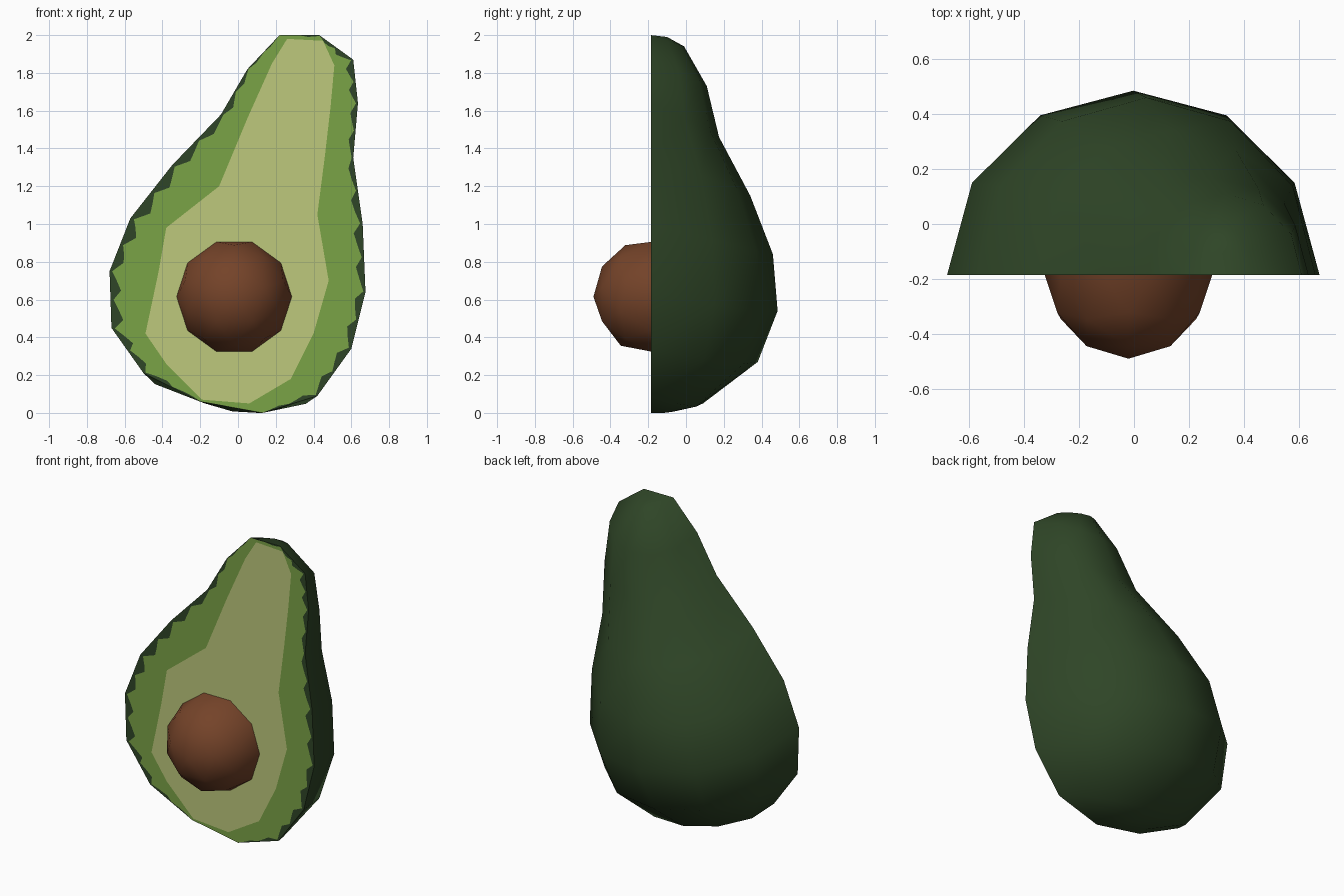
import bpy, bmesh, math
from mathutils import Matrix, Vector

if "Cube" in bpy.data.objects:
    bpy.data.objects.remove(bpy.data.objects["Cube"])

CUT_Y = -0.185      # plane of the flat cut face
SIDES = 6           # facets around the half body
STEPS = 6           # small teeth per outline edge


def material(name, rgb):
    m = bpy.data.materials.new(name)
    m.diffuse_color = (*rgb, 1.0)
    m.use_nodes = True
    m.node_tree.nodes["Principled BSDF"].inputs["Base Color"].default_value = m.diffuse_color
    return m


SKIN = material("dark green skin", (0.028, 0.060, 0.020))
GREEN = material("green flesh", (0.195, 0.366, 0.062))
PALE = material("pale flesh", (0.51, 0.58, 0.20))
BROWN = material("brown pit", (0.175, 0.056, 0.022))


def finish(name, bm, mats, smooth=True):
    mesh = bpy.data.meshes.new(name)
    bm.to_mesh(mesh)
    bm.free()
    for m in mats:
        mesh.materials.append(m)
    ob = bpy.data.objects.new(name, mesh)
    bpy.context.collection.objects.link(ob)
    if smooth:
        for p in mesh.polygons:
            p.use_smooth = True
    return ob


# Body rings, top to bottom: left x, z, right x, z, back y, z
rings = [
    (0.22, 2.00, 0.43, 2.00, -0.01, 1.94),
    (0.05, 1.82, 0.61, 1.87, 0.11, 1.73),
    (-0.09, 1.58, 0.635, 1.64, 0.175, 1.46),
    (-0.35, 1.31, 0.61, 1.35, 0.34, 1.15),
    (-0.57, 1.03, 0.66, 1.00, 0.46, 0.84),
    (-0.68, 0.75, 0.675, 0.64, 0.485, 0.54),
    (-0.67, 0.45, 0.60, 0.34, 0.38, 0.27),
    (-0.50, 0.21, 0.42, 0.09, 0.09, 0.05),
    (-0.20, 0.06, 0.13, 0.00, -0.05, 0.02),
]
lefts = [(r[0], r[1]) for r in rings]
rights = [(r[2], r[3]) for r in rings]
outline = [lefts[0]] + rights + lefts[:0:-1]

# Edge of the pale flesh, one point for each outline point
pale = [(0.26, 1.98), (0.45, 1.97), (0.51, 1.84), (0.49, 1.62), (0.46, 1.36),
        (0.42, 1.05), (0.48, 0.70), (0.40, 0.42), (0.28, 0.18), (0.06, 0.05),
        (-0.19, 0.07), (-0.38, 0.26), (-0.49, 0.42), (-0.42, 0.75),
        (-0.38, 0.98), (-0.10, 1.20), (0.05, 1.56), (0.18, 1.85)]
# Width of the dark rim at each outline point
rim = [0.002, 0.012, 0.03, 0.025, 0.02, 0.035, 0.03, 0.035, 0.025, 0.002,
       0.002, 0.025, 0.045, 0.035, 0.05, 0.04, 0.03, 0.015]


def resample(points):
    out = []
    for k, p in enumerate(points):
        a, b = Vector(p), Vector(points[(k + 1) % len(points)])
        out += [a.lerp(b, s / STEPS) for s in range(STEPS)]
    return out


outer, inner = resample(outline), resample(pale)
widths = [w[0] for w in resample([(w, 0) for w in rim])]
middle = []
for k, (o, i) in enumerate(zip(outer, inner)):
    tooth = (0.4, 1.5, 1.0)[k % 3]
    d = (i - o).length
    middle.append(o.lerp(i, min(widths[k] * tooth / max(d, 1e-4), 0.7)))


def contour(bm, points):
    return [bm.verts.new((p.x, CUT_Y, p.y)) for p in points]


def band(bm, a, b, mat):
    for k in range(len(a)):
        n = (k + 1) % len(a)
        bm.faces.new((a[k], b[k], b[n], a[n])).material_index = mat


# Skin: rounded back shell plus the thin rim on the cut face
bm = bmesh.new()
loft = []
for lx, lz, rx, rz, by, bz in rings:
    row = []
    for j in range(SIDES + 1):
        t = math.pi * j / SIDES
        c, s = math.cos(t), math.sin(t)
        x = (lx + rx) / 2 - (rx - lx) / 2 * c
        z = (lz + rz) / 2 - (rz - lz) / 2 * c + (bz - (lz + rz) / 2) * s
        row.append(bm.verts.new((x, CUT_Y + (by - CUT_Y) * s, max(z, 0))))
    loft.append(row)
for up, low in zip(loft, loft[1:]):
    for j in range(SIDES):
        bm.faces.new((up[j], up[j + 1], low[j + 1], low[j]))
top = bm.verts.new((0.33, -0.10, 1.99))
bottom = bm.verts.new((-0.03, -0.11, 0.008))
n = SIDES + 1
for j in range(n):
    bm.faces.new((top, loft[0][(j + 1) % n], loft[0][j]))
    bm.faces.new((bottom, loft[-1][j], loft[-1][(j + 1) % n]))
band(bm, contour(bm, outer), contour(bm, middle), 0)
skin = finish("skin", bm, [SKIN])

# Flesh: green band around the pale middle
bm = bmesh.new()
m, i = contour(bm, middle), contour(bm, inner)
band(bm, m, i, 0)
bm.faces.new(i[::-1]).material_index = 1
finish("flesh", bm, [GREEN, PALE], smooth=False)

# Pit: half of a low-poly ball standing out of the cut face
bm = bmesh.new()
place = (Matrix.Translation((-0.02, CUT_Y, 0.615))
         @ Matrix.Rotation(math.radians(90), 4, 'X')
         @ Matrix.Rotation(math.radians(18), 4, 'Z'))
bmesh.ops.create_icosphere(bm, subdivisions=2, radius=0.305, matrix=place)
back = [v for v in bm.verts if v.co.y > CUT_Y + 0.01]
bmesh.ops.delete(bm, geom=back, context='VERTS')
finish("pit", bm, [BROWN])

# Keep the cut edge of the skin crisp
bpy.context.view_layer.objects.active = skin
skin.select_set(True)
bpy.ops.object.shade_smooth_by_angle(angle=math.radians(65))
